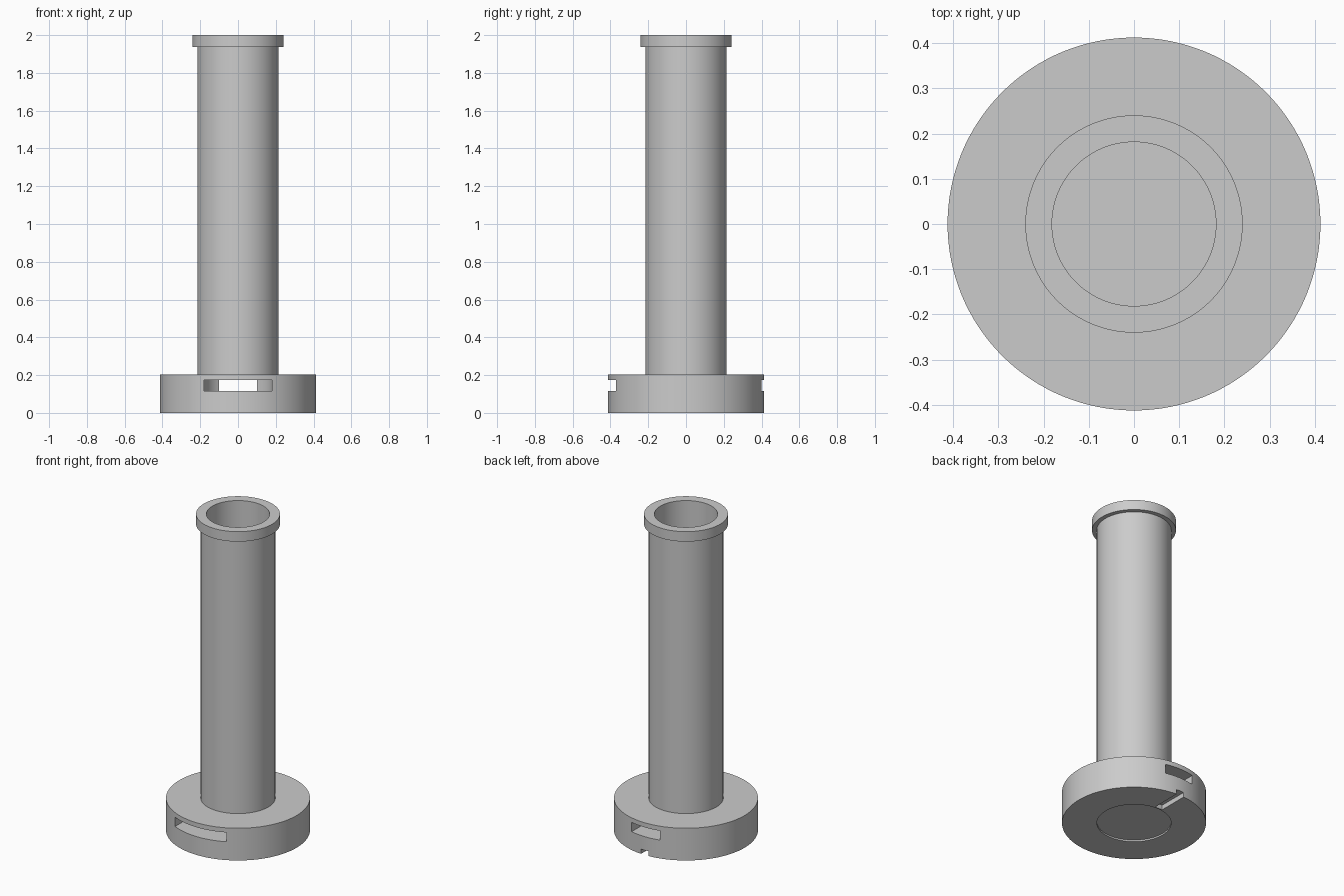
import bpy
import bmesh
import math

if "Cube" in bpy.data.objects:
    bpy.data.objects.remove(bpy.data.objects["Cube"])

SEGMENTS = 128


def lathe(name, profile):
    """Revolve an (r, z) profile whose two ends sit on the axis."""
    bm = bmesh.new()
    verts = [bm.verts.new((r, 0, z)) for r, z in profile]
    edges = [bm.edges.new(pair) for pair in zip(verts, verts[1:])]
    bmesh.ops.spin(bm, geom=verts + edges, cent=(0, 0, 0), axis=(0, 0, 1),
                   angle=math.tau, steps=SEGMENTS, use_duplicate=False)
    bmesh.ops.remove_doubles(bm, verts=bm.verts, dist=1e-5)
    bmesh.ops.recalc_face_normals(bm, faces=bm.faces)
    mesh = bpy.data.meshes.new(name)
    bm.to_mesh(mesh)
    bm.free()
    obj = bpy.data.objects.new(name, mesh)
    bpy.context.collection.objects.link(obj)
    return obj


def cut_box(target, name, x_half, y0, y1, z0, z1):
    """Subtract a box-shaped opening from the target."""
    bpy.ops.mesh.primitive_cube_add(size=1, location=(0, (y0 + y1) / 2, (z0 + z1) / 2))
    cutter = bpy.context.object
    cutter.name = name
    cutter.scale = (2 * x_half, y1 - y0, z1 - z0)
    cutter.hide_render = True
    mod = target.modifiers.new(name, 'BOOLEAN')
    mod.operation = 'DIFFERENCE'
    mod.solver = 'EXACT'
    mod.object = cutter
    bpy.context.view_layer.objects.active = target
    bpy.ops.object.modifier_apply(modifier=name)
    bpy.data.objects.remove(cutter)


# Hollow tube with a top collar on a round base, shallow recess underneath
body = lathe("tube_and_base", [
    (0, 0.01), (0.213, 0.01), (0.213, 0), (0.4127, 0), (0.4127, 0.204),
    (0.214, 0.204), (0.214, 1.937), (0.2405, 1.937), (0.2405, 2.0),
    (0.1815, 2.0), (0.1815, 0.1155), (0, 0.1155)])

# Wide front outlet, narrower rear slot, small groove under the rear edge
cut_box(body, "front_slot", 0.1805, -0.6, -0.01, 0.116, 0.175)
cut_box(body, "rear_slot", 0.1, 0.01, 0.6, 0.116, 0.175)
cut_box(body, "bottom_groove", 0.026, 0.22, 0.6, -0.1, 0.03)

# Smooth round walls, crisp rims
bpy.ops.object.select_all(action='DESELECT')
body.select_set(True)
bpy.context.view_layer.objects.active = body
bpy.ops.object.shade_smooth_by_angle(angle=math.radians(30))
